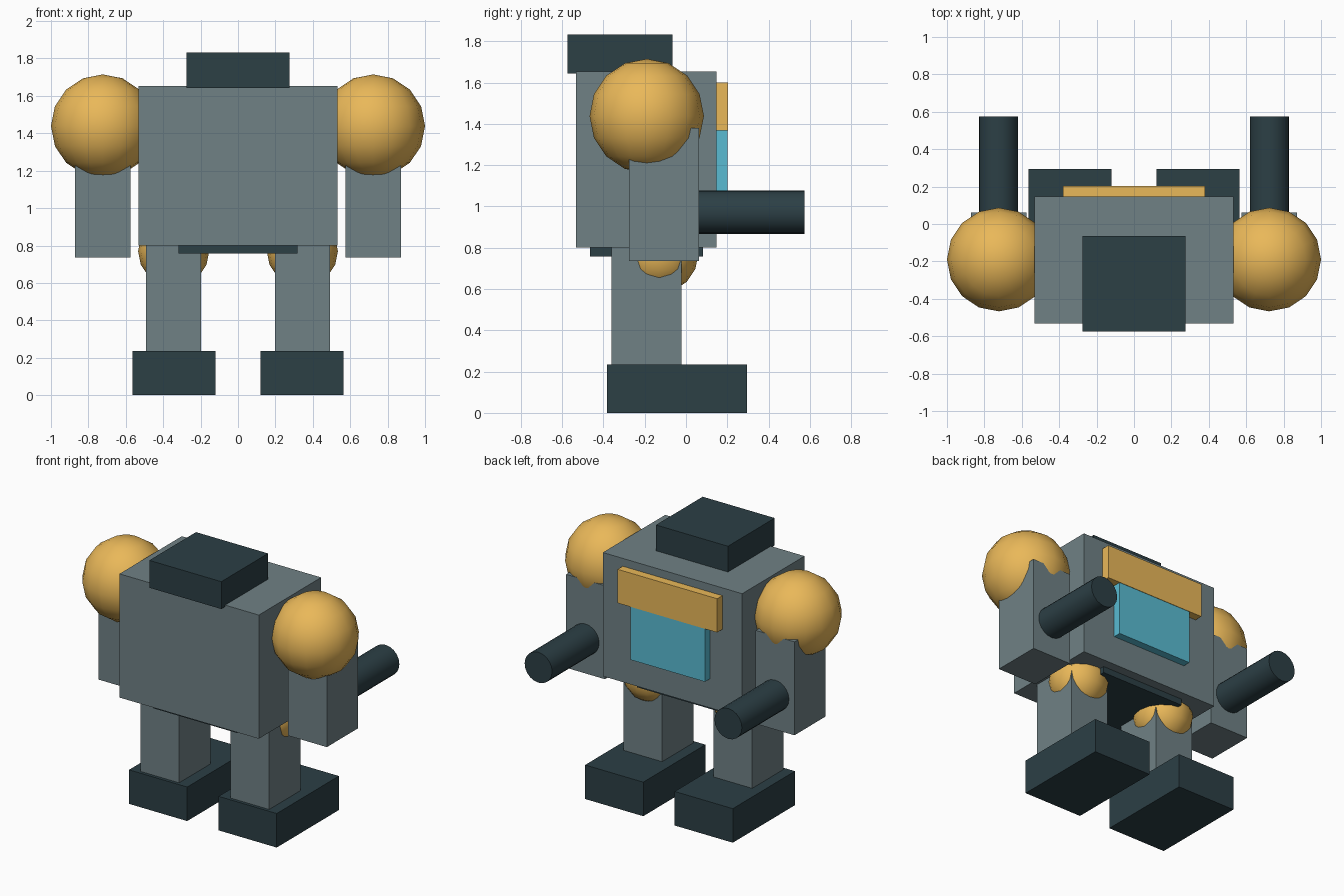
import bpy, bmesh, math

if "Cube" in bpy.data.objects:
    bpy.data.objects.remove(bpy.data.objects["Cube"])


def material(name, rgb):
    m = bpy.data.materials.new(name)
    m.diffuse_color = (*rgb, 1)
    m.use_nodes = True
    m.node_tree.nodes["Principled BSDF"].inputs["Base Color"].default_value = m.diffuse_color
    return m


STEEL = material("steel", (0.16, 0.22, 0.235))
DARK = material("dark_metal", (0.025, 0.05, 0.06))
GOLD = material("gold", (0.82, 0.48, 0.10))
CYAN = material("cyan", (0.10, 0.50, 0.65))


def finish(name, bm, mat, smooth=False):
    mesh = bpy.data.meshes.new(name)
    bm.to_mesh(mesh)
    bm.free()
    mesh.materials.append(mat)
    ob = bpy.data.objects.new(name, mesh)
    bpy.context.collection.objects.link(ob)
    if smooth:
        bpy.ops.object.select_all(action='DESELECT')
        ob.select_set(True)
        bpy.context.view_layer.objects.active = ob
        bpy.ops.object.shade_smooth_by_angle(angle=math.radians(40))
    return ob


def box(name, x, y, z, mat):
    """Box from (min, max) pairs on each axis."""
    bm = bmesh.new()
    bmesh.ops.create_cube(bm, size=1)
    for v in bm.verts:
        v.co = [(a + b) / 2 + c * (b - a) for (a, b), c in zip((x, y, z), v.co)]
    return finish(name, bm, mat)


def ball(name, center, radius, mat):
    bm = bmesh.new()
    bmesh.ops.create_uvsphere(bm, u_segments=16, v_segments=8, radius=radius)
    bmesh.ops.translate(bm, verts=bm.verts, vec=center)
    return finish(name, bm, mat, True)


def barrel(name, x, y, z, radius, mat):
    """Cylinder lying along y."""
    bm = bmesh.new()
    bmesh.ops.create_cone(bm, cap_ends=True, segments=20, radius1=radius,
                          radius2=radius, depth=y[1] - y[0])
    for v in bm.verts:
        a, b, c = v.co
        v.co = (x + a, (y[0] + y[1]) / 2 + c, z - b)
    return finish(name, bm, mat, True)


# Body, head and pelvis
box("torso", (-0.532, 0.532), (-0.533, 0.147), (0.80, 1.654), STEEL)
box("head", (-0.275, 0.275), (-0.575, -0.065), (1.643, 1.832), DARK)
box("pelvis", (-0.318, 0.318), (-0.466, 0.083), (0.757, 0.90), DARK)

# Panels on the +y side of the torso
box("upper_panel", (-0.38, 0.38), (0.10, 0.203), (1.367, 1.60), GOLD)
box("lower_panel", (-0.285, 0.285), (0.10, 0.20), (1.00, 1.40), CYAN)

# Mirrored arms and legs
for side, s in (("left", -1), ("right", 1)):
    def span(center, half):
        return (s * center - half, s * center + half)

    ball(f"{side}_shoulder", (s * 0.723, -0.19, 1.438), 0.277, GOLD)
    box(f"{side}_arm", span(0.724, 0.148), (-0.276, 0.062), (0.735, 1.38), STEEL)
    barrel(f"{side}_barrel", s * 0.725, (0.0, 0.575), 0.972, 0.105, DARK)
    ball(f"{side}_hip", (s * 0.344, -0.13, 0.77), 0.19, GOLD)
    box(f"{side}_leg", span(0.344, 0.147), (-0.361, -0.021), (0.20, 0.85), STEEL)
    box(f"{side}_foot", span(0.342, 0.222), (-0.383, 0.295), (0.0, 0.235), DARK)
